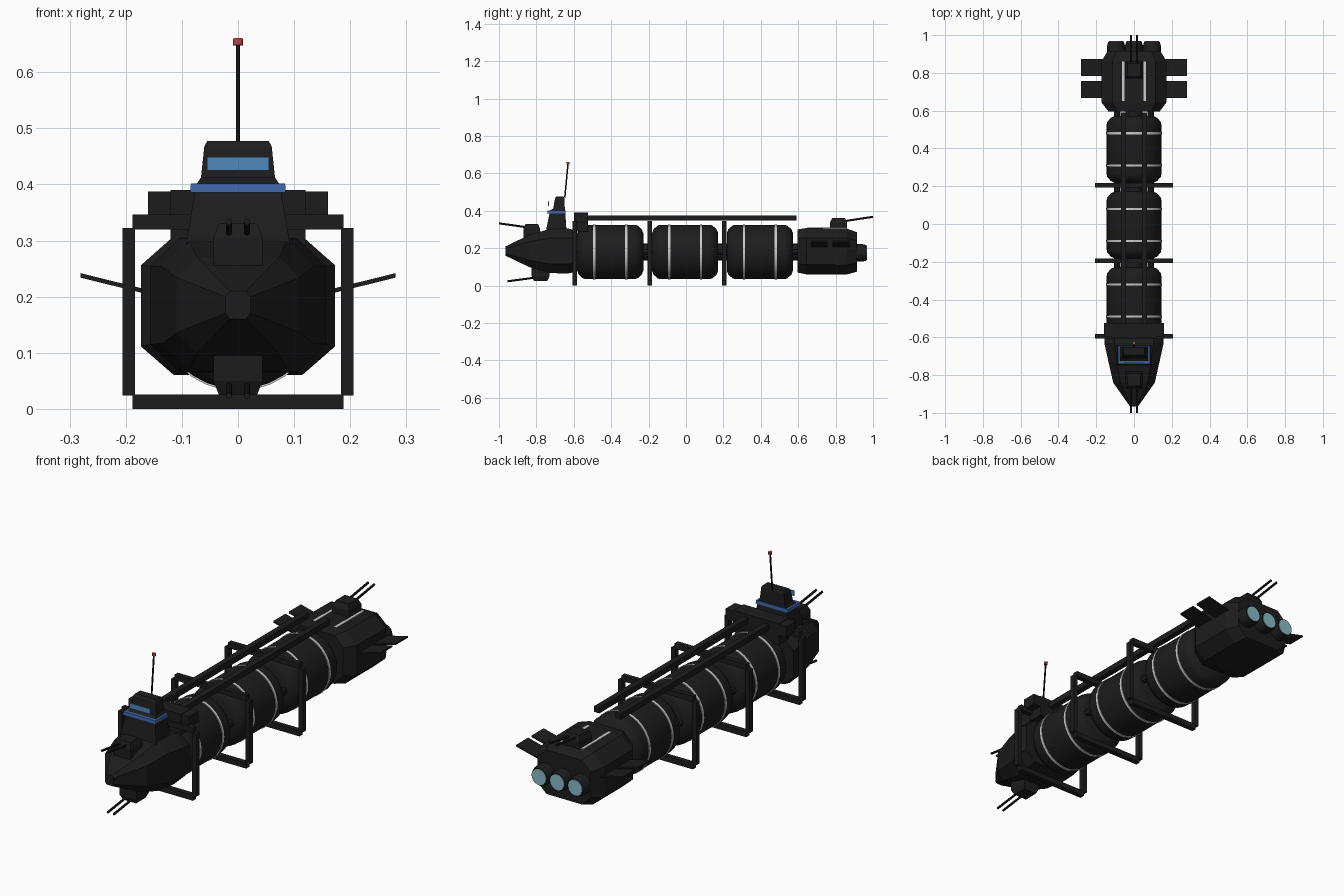
import bpy, bmesh, math
from mathutils import Vector

if "Cube" in bpy.data.objects:
    bpy.data.objects.remove(bpy.data.objects["Cube"])


def material(name, rgb):
    m = bpy.data.materials.new(name)
    m.diffuse_color = (*rgb, 1)
    m.use_nodes = True
    m.node_tree.nodes["Principled BSDF"].inputs["Base Color"].default_value = m.diffuse_color
    return m


BLACK = material("hull_black", (0.012, 0.012, 0.012))
WHITE = material("trim_white", (0.8, 0.8, 0.8))
BLUE = material("window_blue", (0.05, 0.13, 0.38))
SKY = material("glass_blue", (0.08, 0.25, 0.5))
GLOW = material("engine_glow", (0.25, 0.5, 0.58))
RED = material("beacon_red", (0.5, 0.06, 0.06))


def finish(name, bm, mat, smooth=False):
    bmesh.ops.recalc_face_normals(bm, faces=bm.faces)
    me = bpy.data.meshes.new(name)
    bm.to_mesh(me)
    bm.free()
    ob = bpy.data.objects.new(name, me)
    bpy.context.collection.objects.link(ob)
    me.materials.append(mat)
    if smooth:
        bpy.context.view_layer.objects.active = ob
        ob.select_set(True)
        bpy.ops.object.shade_smooth_by_angle(angle=math.radians(30))
        ob.select_set(False)
    return ob


def skin(name, rings, mat, smooth=False):
    """Join successive point rings and cap both ends."""
    bm = bmesh.new()
    loops = [[bm.verts.new(p) for p in r] for r in rings]
    n = len(loops[0])
    for a, b in zip(loops, loops[1:]):
        for i in range(n):
            j = (i + 1) % n
            bm.faces.new((a[i], a[j], b[j], b[i]))
    bm.faces.new(loops[0])
    bm.faces.new(loops[-1])
    return finish(name, bm, mat, smooth)


def rect(x, y0, y1, z):
    return [(-x, y0, z), (x, y0, z), (x, y1, z), (-x, y1, z)]


def box(name, x0, x1, y0, y1, z0, z1, mat=BLACK):
    c = (x0 + x1) / 2
    h = (x1 - x0) / 2
    return skin(name, [[(x + c, y, z) for x, y, z in rect(h, y0, y1, k)] for k in (z0, z1)], mat)


def octagon(y, w, z0, z1, cx=0.34, cz=0.21):
    a, c = w * (1 - cx), (z1 - z0) * cz
    return [(-a, y, z0), (a, y, z0), (w, y, z0 + c), (w, y, z1 - c),
            (a, y, z1), (-a, y, z1), (-w, y, z1 - c), (-w, y, z0 + c)]


def lathe_y(name, profile, x, z, mat=BLACK, n=32):
    return skin(name, [[(x + r * math.cos(2 * math.pi * i / n), y, z + r * math.sin(2 * math.pi * i / n))
                        for i in range(n)] for y, r in profile], mat, True)


def rod(name, p, q, r, mat=BLACK, n=8):
    p, q = Vector(p), Vector(q)
    d = (q - p).normalized()
    u = d.orthogonal().normalized()
    v = d.cross(u)
    return skin(name, [[e + u * r * math.cos(2 * math.pi * i / n) + v * r * math.sin(2 * math.pi * i / n)
                        for i in range(n)] for e in (p, q)], mat, True)


# Faceted bow and engine block
skin("bow_hull", [octagon(-.965, .022, .16, .21), octagon(-.84, .11, .10, .27),
                  octagon(-.73, .135, .067, .303), octagon(-.63, .157, .065, .305),
                  octagon(-.585, .155, .075, .295)], BLACK)
skin("engine_block", [octagon(.595, .135, .07, .30), octagon(.645, .173, .06, .308),
                      octagon(.86, .173, .06, .305), octagon(.915, .14, .075, .285)], BLACK)

# Cargo tanks with trim rings
for i, yc in enumerate((-.405, -.005, .395)):
    lathe_y(f"tank_{i}", [(yc - .177, .10), (yc - .168, .122), (yc - .145, .142), (yc - .13, .145),
                          (yc + .13, .145), (yc + .145, .142), (yc + .168, .122), (yc + .177, .10)], 0, .18)
    for s in (-1, 1):
        y = yc + s * .085
        lathe_y(f"tank_ring_{i}_{s}", [(y - .006, .14), (y - .006, .148), (y + .006, .148), (y + .006, .14)],
                0, .18, WHITE)

# Rectangular support frames
for i, y in enumerate((-.595, -.195, .205)):
    a, b = y - .012, y + .012
    box(f"frame_bottom_{i}", -.188, .188, a, b, 0, .026)
    box(f"frame_top_{i}", -.188, .188, a, b, .32, .346)
    for s in (-1, 1):
        box(f"frame_side_{i}_{s}", s * .195 - .011, s * .195 + .011, a, b, .024, .322)

# Central spine, connecting pipes and top rails
lathe_y("spine", [(-.6, .045), (.62, .045)], 0, .18, n=16)
for s in (-1, 1):
    rod(f"side_pipe_{s}", (s * .088, -.6, .18), (s * .088, .62, .18), .017)
    box(f"top_rail_{s}", s * .056 - .014, s * .056 + .014, -.53, .59, .347, .374)
    box(f"engine_stripe_{s}", s * .056 - .007, s * .056 + .007, .65, .86, .303, .3095, WHITE)

# Equipment boxes behind the bridge
box("equipment_bay", -.12, .12, -.6, -.525, .29, .39)
for s in (-1, 1):
    box(f"equipment_pod_{s}", s * .138 - .022, s * .138 + .022, -.595, -.525, .335, .387)

# Bridge tower with window bands
skin("bridge_base", [rect(.092, -.748, -.64, .29), rect(.09, -.745, -.64, .31),
                     rect(.077, -.73, -.645, .386)], BLACK)
skin("bridge_window_band", [rect(.085, -.742, -.644, .386), rect(.084, -.74, -.645, .402)], BLUE)
skin("bridge_upper", [rect(.073, -.725, -.648, .402), rect(.066, -.71, -.648, .412),
                      rect(.06, -.70, -.65, .468), rect(.055, -.693, -.655, .477)], BLACK)
box("bridge_screen", -.055, .055, -.737, -.732, .425, .449, SKY)

# Mast with beacon
rod("mast", (0, -.648, .47), (0, -.631, .652), .004)
rod("beacon", (0, -.631, .648), (0, -.63, .66), .009, RED, 12)


# Twin-barrel turrets; up = +1 on top, -1 hanging below
def turret(name, y0, y1, z, up, muzzle_y, muzzle_z, direction):
    skin(name + "_base", [rect(.044, y0, y1, z - up * .03), rect(.044, y0, y1, z + up * .025),
                          rect(.034, y0 + .012, y1 - .012, z + up * .05)], BLACK)
    start = y0 + .02 if direction < 0 else y1 - .02
    for s in (-1, 1):
        rod(f"{name}_barrel_{s}", (s * .016, start, z + up * .032), (s * .016, muzzle_y, muzzle_z), .0055)


turret("bow_top_turret", -.87, -.78, .28, 1, -1, .333, -1)
turret("bow_belly_turret", -.825, -.73, .075, -1, -.955, .023, -1)
turret("stern_turret", .77, .862, .312, 1, 1, .368, 1)

# Radiator fins
for s in (-1, 1):
    for i, (a, b) in enumerate(((.667, .757), (.783, .873))):
        skin(f"fin_{s}_{i}", [[(s * x, a, z - .004), (s * x, b, z - .004), (s * x, b, z + .004), (s * x, a, z + .004)]
                              for x, z in ((.16, .208), (.281, .238))], BLACK)

# Engine nozzles with glowing discs
for i, x in enumerate((-.095, 0, .095)):
    lathe_y(f"nozzle_{i}", [(.89, .047), (.945, .047), (.965, .041)], x, .175, n=20)
    lathe_y(f"nozzle_glow_{i}", [(.96, .037), (.968, .037)], x, .175, GLOW, 20)
